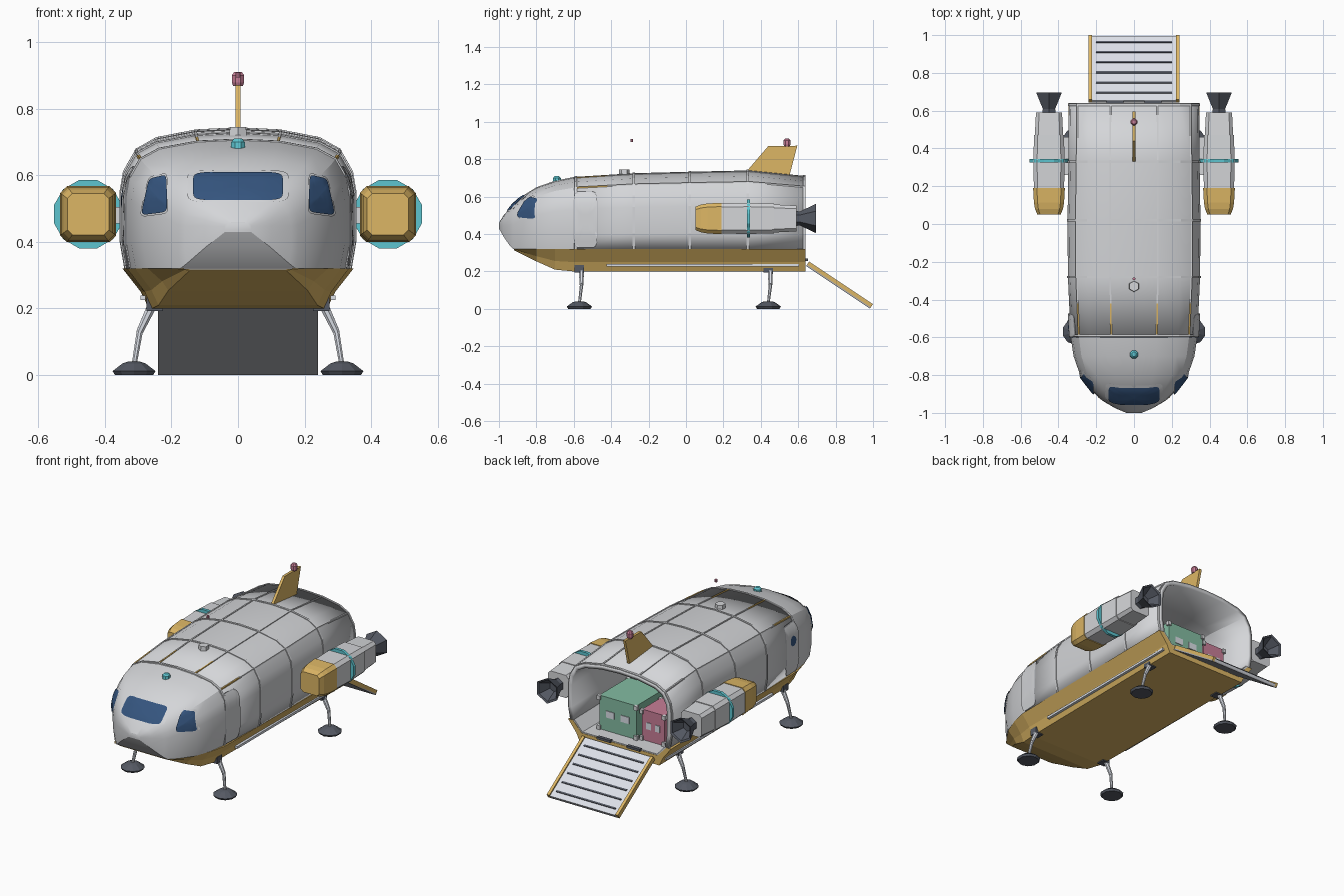
import bpy, bmesh, math
from mathutils import Vector, Matrix
from mathutils.bvhtree import BVHTree

if "Cube" in bpy.data.objects:
    bpy.data.objects.remove(bpy.data.objects["Cube"], do_unlink=True)


def material(name, *rgb):
    m = bpy.data.materials.new(name)
    m.use_nodes = True
    m.diffuse_color = (*rgb, 1)
    m.node_tree.nodes["Principled BSDF"].inputs["Base Color"].default_value = (*rgb, 1)
    return m


GREY = material("hull grey", .66, .67, .69)
TRIM = material("trim grey", .42, .43, .46)
WHITE = material("pale deck", .72, .75, .81)
GOLD = material("gold", .72, .47, .13)
DARK = material("dark metal", .09, .1, .125)
GLASS = material("blue glass", .035, .09, .21)
CYAN = material("cyan", .11, .56, .63)
GREEN = material("crate green", .23, .5, .36)
PINK = material("crate pink", .58, .21, .31)


def finish(name, bm, mat, smooth=False):
    bmesh.ops.recalc_face_normals(bm, faces=bm.faces)
    mesh = bpy.data.meshes.new(name)
    bm.to_mesh(mesh)
    bm.free()
    mesh.materials.append(mat)
    ob = bpy.data.objects.new(name, mesh)
    bpy.context.collection.objects.link(ob)
    if smooth:
        bpy.ops.object.select_all(action='DESELECT')
        ob.select_set(True)
        bpy.context.view_layer.objects.active = ob
        bpy.ops.object.shade_smooth_by_angle(angle=math.radians(28))
    return ob


def loft(name, rings, mat, closed=True, caps=True, smooth=False):
    bm = bmesh.new()
    rows = [[bm.verts.new(p) for p in r] for r in rings]
    n = len(rows[0])
    for a, b in zip(rows, rows[1:]):
        for i in range(n if closed else n - 1):
            j = (i + 1) % n
            bm.faces.new((a[i], a[j], b[j], b[i]))
    if caps:
        bm.faces.new(rows[0])
        bm.faces.new(rows[-1])
    return finish(name, bm, mat, smooth)


def box(name, centre, size, mat, tilt=0, pivot=(0, 0, 0)):
    bm = bmesh.new()
    bmesh.ops.create_cube(bm, size=1)
    m = Matrix.Translation(pivot) @ Matrix.Rotation(tilt, 4, 'X') @ Matrix.Translation(centre)
    bm.transform(m @ Matrix.Diagonal((*size, 1)))
    return finish(name, bm, mat)


def turned(name, origin, axis, stations, mat, n=8):
    """Rings of (distance, radius) around an axis."""
    q = Vector((0, 0, 1)).rotation_difference(Vector(axis))
    rings = []
    for d, r in stations:
        angles = [2 * math.pi * (i + .5) / n for i in range(n)]
        rings.append([Vector(origin) + q @ Vector((r * math.cos(a), r * math.sin(a), d)) for a in angles])
    return loft(name, rings, mat)


# Hull cross-section arch: share of half width, share of height
HALF = [(.96, 0), (1, .2), (1, .55), (.97, .7), (.87, .85), (.7, .93), (.36, .985)]
ARCH = HALF + [(0, 1)] + [(-x, z) for x, z in reversed(HALF)]
BODY = [(-.6, .335, .32, .705), (-.28, .35, .32, .725), (.02, .352, .32, .733),
        (.34, .347, .32, .74), (.64, .345, .32, .71)]
NOSE = [(-1, .04, .43, .46), (-.975, .1, .385, .5), (-.94, .16, .335, .54), (-.925, .18, .32, .557),
        (-.88, .225, .32, .6), (-.8, .285, .32, .65), (-.7, .32, .32, .685), BODY[0]]


def arch(y, w, low, top, grow=0):
    return [Vector((x * (w + grow), y, low + z * (top - low + grow))) for x, z in ARCH]


def body_at(y):
    """Hull station interpolated at y."""
    for a, b in zip(BODY, BODY[1:]):
        if y <= b[0]:
            t = (y - a[0]) / (b[0] - a[0])
            return [p + (q - p) * t for p, q in zip(a, b)]
    return BODY[-1]


hull = loft("hull_shell", [arch(*s) for s in BODY], GREY, closed=False, caps=False, smooth=True)
nose = loft("nose", [arch(*s) for s in NOSE], GREY, smooth=True)
verts, polys = [], []
for ob in (hull, nose):
    k = len(verts)
    verts += [v.co.copy() for v in ob.data.vertices]
    polys += [[k + i for i in p.vertices] for p in ob.data.polygons]
skin = BVHTree.FromPolygons(verts, polys)
shell = hull.modifiers.new("thickness", 'SOLIDIFY')
shell.thickness, shell.offset = .025, -1
loft("bulkhead", [arch(y, .335, .3, .715) for y in (-.22, -.2)], GREY)

# Raised panel seams around and along the hull
for y in (-.59, -.28, .02, .33, .632):
    rings = [arch(*body_at(y + dy), grow) for dy, grow in ((-.006, 0), (-.006, .004), (.006, .004), (.006, 0))]
    loft("seam_ring", rings, GREY, closed=False, caps=False)


def seam(name, i, y0, y1, r, mat):
    ys = [y0] + [s[0] for s in BODY if y0 < s[0] < y1] + [y1]
    rings = []
    for y in ys:
        p = arch(*body_at(y))[i]
        rings.append([p + Vector((dx, 0, dz)) for dx, dz in ((-r, -r), (r, -r), (r, r), (-r, r))])
    loft(name, rings, mat)


for i in (4, 6, 8, 10):
    seam("long_seam", i, -.42, .635, .004, GREY)
    seam("gold_strip", i, -.585, -.42, .004, GOLD)


def patch(name, quad, axis, side, mat, lift, scale=1, power=.3):
    """Rounded plate laid on the hull skin, cast along x or y."""
    mid = sum((Vector(q) for q in quad), Vector((0, 0))) / 4
    a, b, c, d = [mid + (Vector(q) - mid) * scale for q in quad]
    soft = lambda v: math.copysign(abs(v) ** power, v)
    rings = []
    for f in (1, .8, .6, .4, .2, .01):
        ring = []
        for i in range(32):
            t = 2 * math.pi * (i + .5) / 32
            u, v = [.5 + .5 * soft(g(t)) * f for g in (math.cos, math.sin)]
            p = a.lerp(b, u).lerp(d.lerp(c, u), v)
            start = Vector((p.x, -2, p.y)) if axis == 'y' else Vector((2 * side, p.x, p.y))
            ray = Vector((0, 1, 0)) if axis == 'y' else Vector((-side, 0, 0))
            ring.append(skin.ray_cast(start, ray)[0] - ray * lift)
        rings.append(ring)
    loft(name, rings, mat, smooth=True)


# Cockpit windows and side doors
screen = [(-.135, .525), (.135, .525), (.135, .61), (-.135, .61)]
patch("windscreen_frame", screen, 'y', 1, GREY, .005, 1.13)
patch("windscreen", screen, 'y', 1, GLASS, .01)
for s in (-1, 1):
    quad = [(s * .212, .49), (s * .292, .48), (s * .268, .59), (s * .215, .602)]
    patch("side_window_frame", quad, 'y', s, GREY, .008, 1.1)
    patch("side_window", quad, 'y', s, GLASS, .016)
    door = [(-.6, .33), (-.475, .33), (-.475, .625), (-.6, .625)]
    patch("door_frame", door, 'x', s, TRIM, .006, 1.02)
    patch("door", door, 'x', s, GREY, .009)
porthole = [(-.565, .5), (-.51, .5), (-.51, .56), (-.565, .56)]
patch("porthole", porthole, 'x', -1, GLASS, .012, 1, 1)

# Gold belly with a channel for the cargo floor
side = [(.347, .32), (.292, .25), (.268, .2)]
inner = [(.255, .257), (.315, .32)]
section = side + [(-x, z) for x, z in reversed(side)] + [(-x, z) for x, z in reversed(inner)] + inner
belly = [(-.92, .54, .05), (-.8, .78, .55), (-.7, .89, .92), (-.6, .96, 1), (.64, 1, 1)]
loft("belly", [[(x * w, y, .32 - (.32 - z) * k) for x, z in section] for y, w, k in belly], GOLD)
box("cargo_floor", (0, .215, .259), (.51, .845, .01), GREY)
for s in (-1, 1):
    wall = [(s * .25, .262), (s * .25, .252), (s * .318, .322), (s * .31, .33)]
    loft("cargo_lower_wall", [[(x, y, z) for x, z in wall] for y in (-.2, .638)], GREY)

# Cargo crates with corner posts and front labels
for name, lo, hi, mat in (("green_crate", (-.05, .27, .265), (.2, .55, .47), GREEN),
                          ("pink_crate", (-.225, .35, .265), (-.075, .53, .45), PINK)):
    lo, hi = Vector(lo), Vector(hi)
    mid, size = (lo + hi) / 2, hi - lo
    box(name, mid, size, mat)
    for x in (lo.x, hi.x):
        for z in (lo.z + .012, hi.z - .012):
            for y in (lo.y, hi.y):
                box("crate_corner", (x, y, z), (.022, .022, .025), GREY)
    for dx in (-.2, .2):
        box("crate_label", (mid.x + dx * size.x, hi.y, mid.z), (size.x * .22, .008, .04), WHITE)

# Loading ramp
tilt = -math.atan2(.23, .345)
hinge = (0, .65, .24)
box("ramp_deck", (0, .205, 0), (.45, .41, .014), WHITE, tilt, hinge)
box("ramp_underside", (0, .205, -.01), (.48, .41, .008), TRIM, tilt, hinge)
for s in (-1, 1):
    box("ramp_rail", (s * .231, .205, .002), (.018, .41, .026), GOLD, tilt, hinge)
    box("ramp_hinge", (s * .1, .642, .262), (.09, .022, .014), DARK)
for i in range(6):
    box("ramp_slat", (0, .05 + i * .064, .008), (.4, .01, .008), DARK, tilt, hinge)

# Engine pods: chamfered square tubes along y
CHAMFER = [(1, .76), (.76, 1), (-.76, 1), (-1, .76), (-1, -.76), (-.76, -1), (.76, -1), (1, -.76)]
for s in (-1, 1):
    def pod(name, stations, mat):
        loft(name, [[(s * .45 + r * u, y, .483 + r * v) for u, v in CHAMFER] for y, r in stations], mat)
    pod("pod_nose", [(.05, .062), (.08, .074), (.115, .08), (.19, .084)], GOLD)
    pod("pod_front", [(.19, .08), (.33, .083)], GREY)
    pod("pod_middle", [(.33, .083), (.47, .079)], GREY)
    pod("pod_rear", [(.47, .075), (.59, .069)], GREY)
    turned("pod_ring", (s * .45, .325, .483), (0, 1, 0), [(0, .106), (.018, .106)], CYAN, 12)
    turned("nozzle", (s * .45, .58, .483), (0, 1, 0),
           [(0, .04), (.03, .038), (.115, .078), (.11, .066), (.05, .03)], DARK, 6)
    box("pylon", (s * .36, .36, .48), (.06, .2, .05), GREY)
    box("belly_strip", (s * .285, .09, .232), (.016, 1.03, .014), WHITE)

    # Landing legs
    for y in (-.57, .44):
        foot, top = Vector((s * .312, y, 0)), Vector((s * .25, y + .01, .225))
        turned("foot", foot, (0, 0, 1), [(0, .06), (.012, .068), (.035, .036), (.04, .02)], DARK, 10)
        knee = Vector((s * .295, y + .012, .13))
        ankle = foot + Vector((0, 0, .03))
        turned("upper_strut", knee, (top - knee).normalized(), [(0, .011), ((top - knee).length, .016)], WHITE)
        turned("lower_strut", ankle, (knee - ankle).normalized(), [(0, .008), ((knee - ankle).length, .01)], WHITE)
        box("leg_mount", (s * .25, y, .213), (.05, .05, .04), DARK)

# Tail fin, beacons and roof fittings
fin = [(.32, .73), (.44, .87), (.595, .872), (.55, .7)]
loft("tail_fin", [[(x, y, z) for y, z in fin] for x in (-.008, .008)], GOLD)
turned("fin_beacon", (0, .54, .868), (0, 0, 1), [(0, .016), (.01, .02), (.032, .02), (.042, .012)], PINK)
turned("nose_beacon", (0, -.69, .68), (0, 0, 1), [(0, .024), (.02, .022), (.03, .012)], CYAN)
turned("roof_hatch", (0, -.33, .715), (0, 0, 1), [(0, .03), (.03, .028)], GREY, 6)
turned("roof_light", (0, -.29, .893), (0, 0, 1), [(0, .008), (.015, .008)], PINK)
